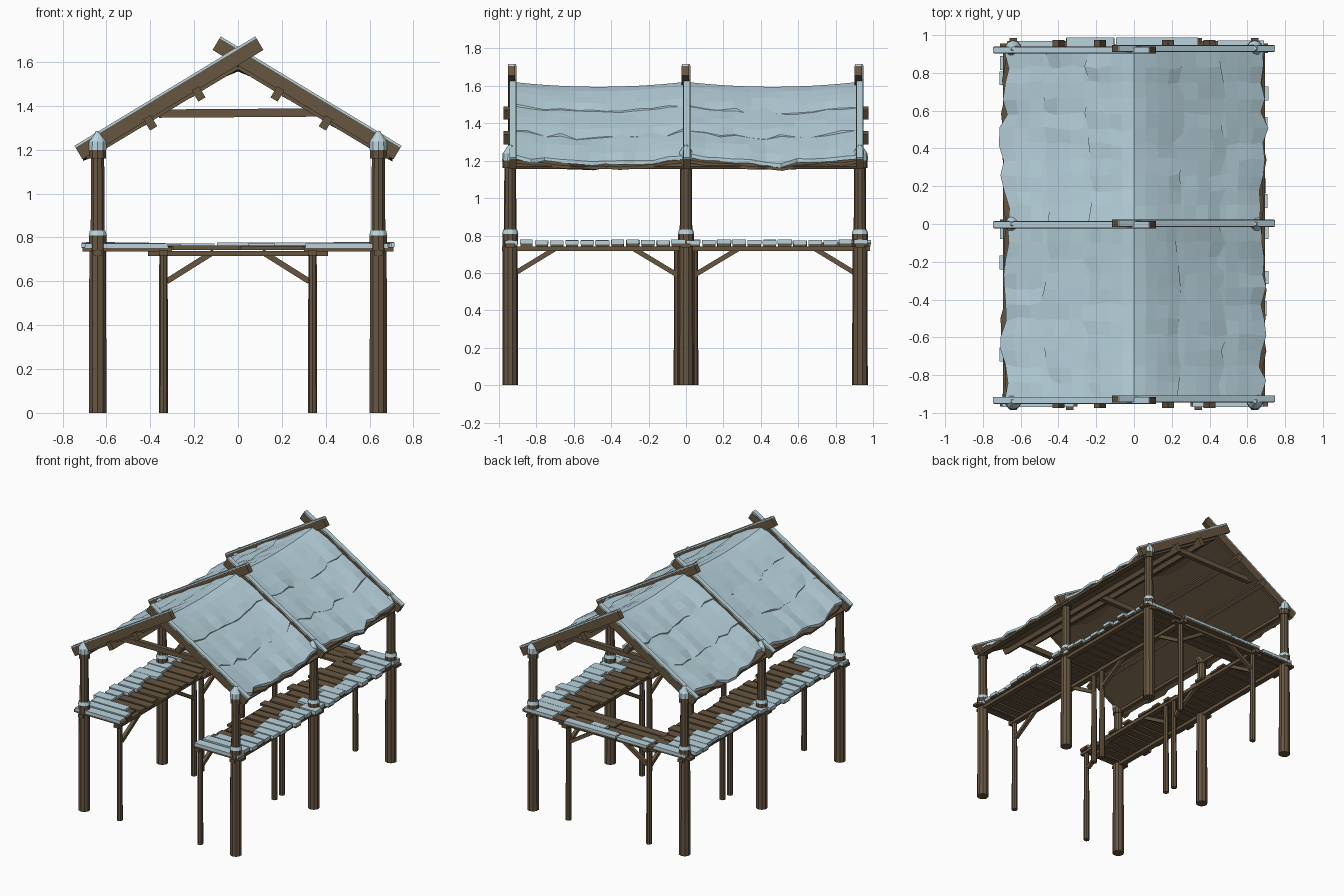
import bpy, bmesh, math, random
from mathutils import Vector, Matrix

if "Cube" in bpy.data.objects:
    bpy.data.objects.remove(bpy.data.objects["Cube"])

random.seed(7)
R = random.uniform


def material(name, rgb):
    m = bpy.data.materials.new(name)
    m.diffuse_color = (*rgb, 1)
    m.use_nodes = True
    m.node_tree.nodes["Principled BSDF"].inputs["Base Color"].default_value = m.diffuse_color
    return m


WOOD = material("brown wood", (0.135, 0.093, 0.052))
SNOW = material("pale snow", (0.48, 0.65, 0.72))
parts = {}


def part(name, mat):
    """One shared bmesh per named part."""
    if name not in parts:
        parts[name] = (bmesh.new(), mat)
    return parts[name][0]


def beam(name, mat, p, q, w, h):
    """Rectangular timber from p to q."""
    p, q = Vector(p), Vector(q)
    rot = (q - p).to_track_quat('Y', 'Z').to_matrix().to_4x4()
    m = Matrix.Translation((p + q) / 2) @ rot @ Matrix.Diagonal((w, (q - p).length, h, 1))
    bmesh.ops.create_cube(part(name, mat), size=1, matrix=m)


def box(name, mat, x0, x1, y0, y1, z0, z1):
    m = Matrix.Translation(((x0 + x1) / 2, (y0 + y1) / 2, (z0 + z1) / 2))
    m = m @ Matrix.Diagonal((abs(x1 - x0), abs(y1 - y0), z1 - z0, 1))
    bmesh.ops.create_cube(part(name, mat), size=1, matrix=m)


def post(name, mat, x, y, z0, z1, r0, r1, n=10):
    bmesh.ops.create_cone(part(name, mat), cap_ends=True, segments=n, radius1=r0, radius2=r1,
                          depth=z1 - z0, matrix=Matrix.Translation((x, y, (z0 + z1) / 2)))


def roof_z(x):
    return 1.618 - 0.6 * abs(x)


ROWS = (-0.94, 0.0, 0.93)

# Main posts with collars and snow caps
for s in (-1, 1):
    for y in ROWS:
        x = s * 0.64
        post("main_posts", WOOD, x, y, 0, 0.77, 0.042, 0.040)
        post("upper_posts", WOOD, x, y, 0.77, 1.2, 0.034, 0.031)
        post("post_collars", WOOD, x, y, 0.77, 0.81, 0.042, 0.042)
        post("collar_snow", SNOW, x, y, 0.808, 0.832, 0.044, 0.037)
        post("post_heads", WOOD, x, y, 1.16, 1.2, 0.04, 0.04)
        post("post_cap_snow", SNOW, x, y, 1.2, 1.238, 0.043, 0.041)
        post("post_cap_tips", SNOW, x, y, 1.238, 1.285, 0.041, 0.009)

# Inner deck posts and their braces
for s in (-1, 1):
    x = s * 0.34
    for y in (-0.94, -0.045, 0.045, 0.93):
        post("inner_posts", WOOD, x, y, 0, 0.74, 0.021, 0.019, 8)
    for e, m in ((-0.92, -0.04), (0.91, 0.04)):
        d = 1 if e < 0 else -1
        beam("side_braces", WOOD, (x, e, 0.595), (x, e + d * 0.23, 0.735), 0.025, 0.026)
        beam("side_braces", WOOD, (x, m, 0.585), (x, m - d * 0.25, 0.735), 0.025, 0.026)
    beam("back_braces", WOOD, (s * 0.325, 0.93, 0.60), (s * 0.11, 0.93, 0.735), 0.025, 0.026)

    # Deck beams
    for bx in (0.34, 0.64):
        box("deck_long_beams", WOOD, s * (bx - 0.02), s * (bx + 0.02), -0.985, 0.985, 0.718, 0.742)
    for y in ROWS:
        box("deck_cross_beams", WOOD, s * 0.3, s * 0.71, y - 0.025, y + 0.025, 0.736, 0.756)
box("back_beam", WOOD, -0.41, 0.41, 0.91, 0.95, 0.716, 0.738)

# Side decks: ragged planks, snow on the outer ends
n = 24
for s in (-1, 1):
    for i in range(n):
        y = -0.975 + 1.95 * (i + 0.5) / n
        h = R(0.031, 0.037)
        inner, outer = R(0.29, 0.36), R(0.665, 0.71)
        zt = R(0.757, 0.763)
        box("side_deck_planks", WOOD, s * inner, s * outer, y - h, y + h, 0.742, zt)
        edge = R(0.47, 0.58)
        if i < 3:
            edge = inner + R(0.0, 0.05)
        elif i > n - 4:
            edge = R(0.40, 0.48)
        box("side_deck_snow", SNOW, s * edge, s * (outer + 0.004), y - h - 0.002, y + h + 0.002,
            zt - 0.006, zt + 0.016)

# Back deck planks running across
for k in range(4):
    y = 0.955 - k * 0.068
    xs = [-0.36 + R(-0.03, 0.03), R(-0.1, 0.1), 0.36 + R(-0.03, 0.03)]
    for a, b in zip(xs, xs[1:]):
        zt = R(0.757, 0.764)
        box("back_deck_planks", WOOD, a, b - 0.008, y - 0.031, y + 0.031, 0.742, zt)
        if k == 0:
            box("back_deck_snow", SNOW, a, b - R(0.01, 0.05), y - 0.025, y + 0.033, zt - 0.005, zt + 0.014)
        elif k == 1:
            box("back_deck_snow", SNOW, a, a + R(0.06, 0.14), y - 0.02, y + 0.033, zt - 0.005, zt + 0.012)

# Roof frame: crossed rafters with a snow ridge, purlins, eave beams, ties
for y in (-0.93, 0.0, 0.925):
    for s in (-1, 1):
        yy = y + s * 0.004
        a, b = (-s * 0.1, yy, 1.682), (s * 0.725, yy, roof_z(0.725))
        beam("rafters", WOOD, a, b, 0.038, 0.062)
        up = Vector((s * 0.018, 0, 0.03))
        beam("rafter_snow", SNOW, Vector(a) + up, Vector(b) + up, 0.034, 0.012)
    beam("tie_beams", WOOD, (-0.36, y * 0.95, 1.365), (0.36, y * 0.95, 1.37), 0.035, 0.038)
for s in (-1, 1):
    for px, drop in ((0.18, 0.055), (0.40, 0.055)):
        z = roof_z(px) - drop
        c = Vector((s * px, 0, z))
        m = Matrix.Translation(c) @ Matrix.Rotation(s * math.atan(0.6), 4, 'Y') @ Matrix.Diagonal((0.038, 1.95, 0.06, 1))
        bmesh.ops.create_cube(part("purlins", WOOD), size=1, matrix=m)
    box("eave_beams", WOOD, s * 0.63, s * 0.665, -0.95, 0.95, 1.168, 1.2)
    # Flat boards under the roof covering
    beam("roof_boards", WOOD, (0, 0, 1.576), (s * 0.69, 0, 1.576 - 0.6 * 0.69), 1.84, 0.016)


def sheet(name, mat, s, y0, y1, xa, xb, base, lift, jag, bump, thick):
    """Sagging roof layer with a jagged lower edge, closed into a slab."""
    bm = part(name, mat)
    nu, nv = 4, 11
    wave = [R(-jag, jag) * (0.5 if j in (0, nv) else 1) for j in range(nv + 1)]
    fold = [R(-bump, bump) for j in range(nv + 1)]
    top, low = [], []
    for i in range(nu + 1):
        u = i / nu
        for j in range(nv + 1):
            v = j / nv
            curve = 1 - (2 * v - 1) ** 2
            x = xa + (xb - xa) * u + wave[j] * u * u + 0.018 * curve * u
            y = y0 + (y1 - y0) * v
            if 0 < j < nv:
                y += R(-0.012, 0.012)
            z = base - 0.6 * x + lift * u - 0.025 * curve + fold[j] * u + R(-bump, bump) * 0.35
            z -= 0.012 * (u ** 4)
            if xa == 0 and i == 0:
                z = base - 0.025 * curve - 0.008
                y = y0 + (y1 - y0) * v
            top.append(bm.verts.new((s * x, y, z)))
            low.append(bm.verts.new((s * x, y, z - thick)))
    W = nv + 1
    faces = []
    for i in range(nu):
        for j in range(nv):
            q = (i * W + j, (i + 1) * W + j, (i + 1) * W + j + 1, i * W + j + 1)
            faces += [bm.faces.new([top[k] for k in q]), bm.faces.new([low[k] for k in reversed(q)])]
    rim = ([j for j in range(W)] + [i * W + nv for i in range(1, nu + 1)]
           + [nu * W + j for j in range(nv - 1, -1, -1)] + [i * W for i in range(nu - 1, 0, -1)])
    for a, b in zip(rim, rim[1:] + rim[:1]):
        faces.append(bm.faces.new((top[a], top[b], low[b], low[a])))


# Roof covering: three overlapping tiers on each slope of each bay
TIERS = ((0.0, 0.235), (0.2, 0.46), (0.42, 0.675))
for s in (-1, 1):
    for y0, y1 in ((-0.918, -0.014), (0.014, 0.912)):
        for xa, xb in TIERS:
            sheet("roof_shingles", WOOD, s, y0, y1, xa, xb + 0.002, 1.606, 0.018, 0.012, 0.003, 0.016)
            sheet("roof_snow", SNOW, s, y0, y1, xa, xb, 1.628, 0.02, 0.024, 0.009, 0.02)

# Turn every part into an object
for name, (bm, mat) in parts.items():
    bmesh.ops.recalc_face_normals(bm, faces=bm.faces)
    me = bpy.data.meshes.new(name)
    bm.to_mesh(me)
    bm.free()
    me.materials.append(mat)
    bpy.context.collection.objects.link(bpy.data.objects.new(name, me))
